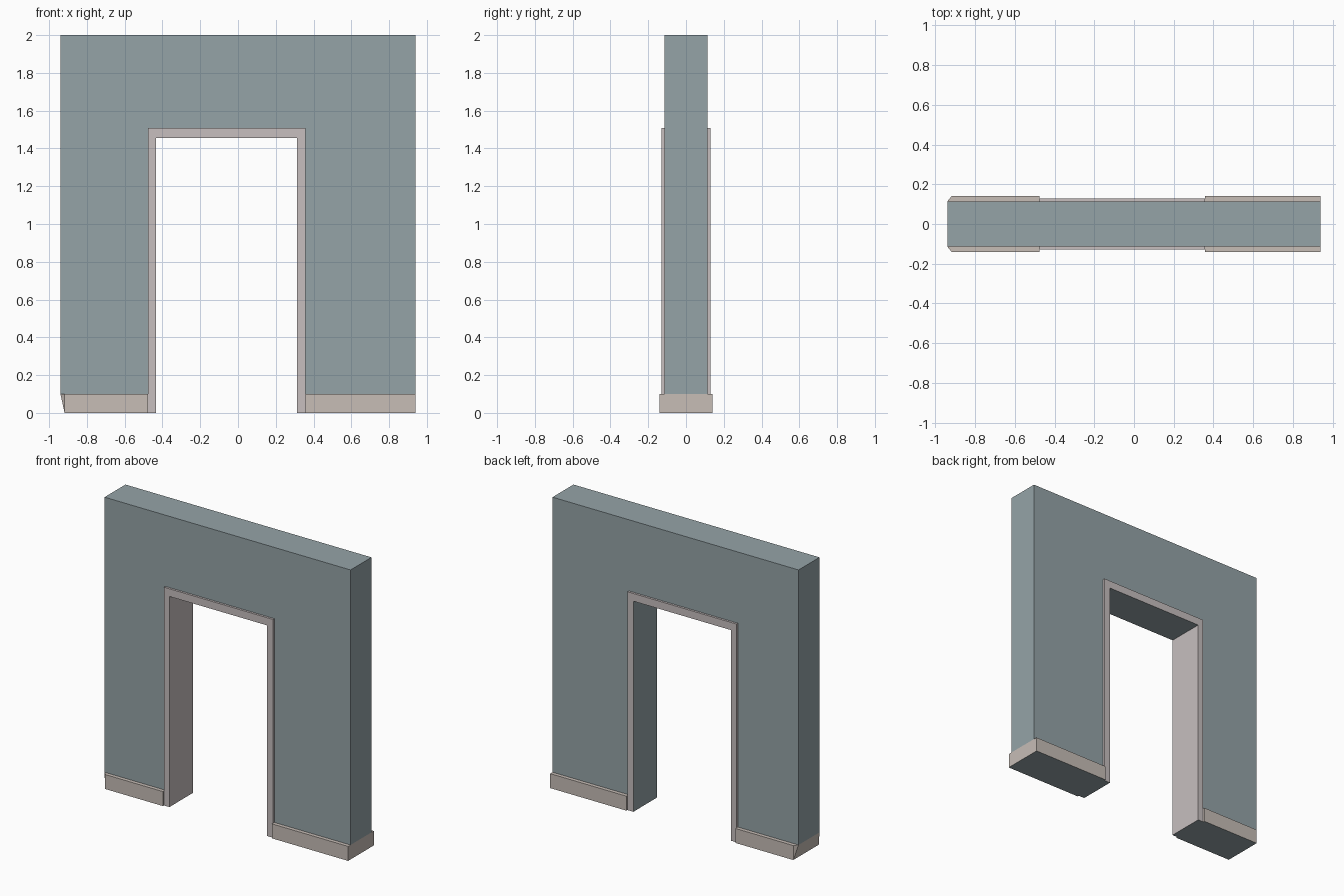
import bpy, bmesh

if "Cube" in bpy.data.objects:
    bpy.data.objects.remove(bpy.data.objects["Cube"])


def material(name, rgb):
    m = bpy.data.materials.new(name)
    m.diffuse_color = (*rgb, 1)
    m.use_nodes = True
    m.node_tree.nodes["Principled BSDF"].inputs["Base Color"].default_value = m.diffuse_color
    return m


WALL = material("wall_paint", (0.30, 0.37, 0.39))
TRIM = material("trim_paint", (0.57, 0.52, 0.52))
BASE = material("skirting_paint", (0.57, 0.51, 0.47))


def finish(name, bm, mats):
    bmesh.ops.recalc_face_normals(bm, faces=bm.faces)
    me = bpy.data.meshes.new(name)
    bm.to_mesh(me)
    bm.free()
    for m in mats:
        me.materials.append(m)
    ob = bpy.data.objects.new(name, me)
    bpy.context.collection.objects.link(ob)


def prism(name, pts, half, mats, second=(), hidden=()):
    """Extrude an x-z profile over y; edges in `second` use the second material."""
    bm = bmesh.new()
    front = [bm.verts.new((x, -half, z)) for x, z in pts]
    back = [bm.verts.new((x, half, z)) for x, z in pts]
    bm.faces.new(front)
    bm.faces.new(back[::-1])
    n = len(pts)
    for i in range(n):
        if i in hidden:
            continue
        j = (i + 1) % n
        f = bm.faces.new((front[j], front[i], back[i], back[j]))
        f.material_index = int(i in second)
    finish(name, bm, mats)


def hull(name, pts, mats):
    """Convex block mirrored over y; the underside uses the second material."""
    bm = bmesh.new()
    for x, y, z in pts:
        for s in (-1, 1):
            bm.verts.new((x, s * y, z))
    bmesh.ops.convex_hull(bm, input=bm.verts)
    bmesh.ops.dissolve_limit(bm, angle_limit=0.01, verts=bm.verts, edges=bm.edges)
    bmesh.ops.recalc_face_normals(bm, faces=bm.faces)
    for f in bm.faces:
        f.material_index = int(f.normal.z < -0.9)
    finish(name, bm, mats)


W, L, R, T, H = 0.94, -0.476, 0.357, 1.508, 0.10   # half width, opening, skirting height

# Wall with doorway, resting on the skirting blocks
prism("wall", [(-W, H), (-W, 2), (W, 2), (W, H), (R, H), (R, T), (L, T), (L, H)],
      0.114, [WALL], hidden=(3, 4, 5, 6, 7))

# Door frame lining the opening
prism("door_frame", [(L, 0), (L, T), (R, T), (R, 0),
                     (0.312, 0), (0.312, 1.455), (-0.434, 1.455), (-0.434, 0)],
      0.129, [TRIM, WALL], second=(3, 4, 5, 7))

# Skirting: square right block, left block with mitred end
D = 0.14
hull("skirting_right", [(x, D, z) for x in (R, W) for z in (0, H)], [BASE, WALL])
hull("skirting_left", [(x, D, z) for x in (-0.918, L) for z in (0, H)] + [(-W, 0.114, H)],
     [BASE, WALL])
